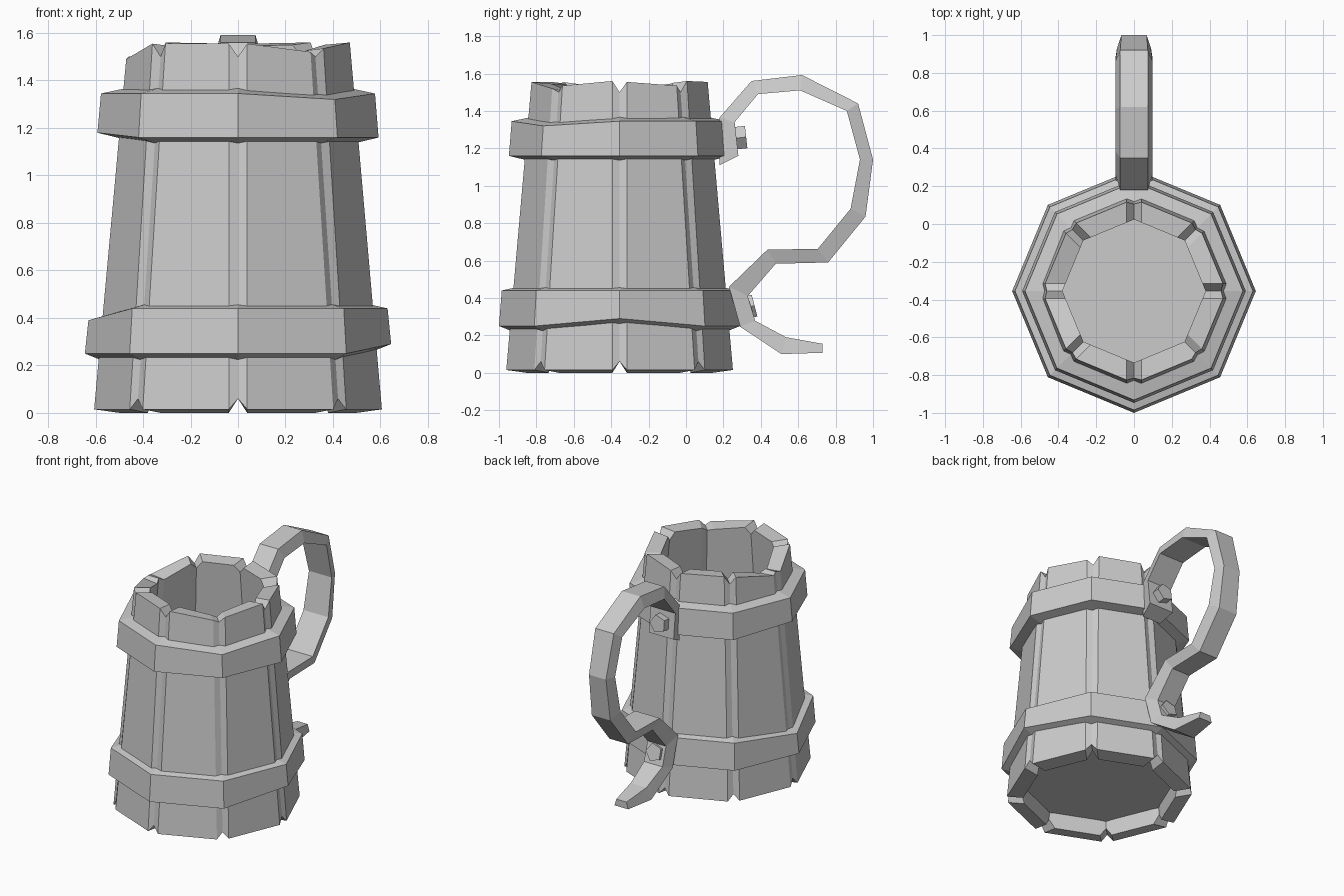
import bpy, bmesh, math
from mathutils import Vector

if "Cube" in bpy.data.objects:
    bpy.data.objects.remove(bpy.data.objects["Cube"])

CY = -0.355          # body axis in y
grey = bpy.data.materials.new("plain grey")
grey.diffuse_color = (0.6, 0.6, 0.6, 1)
grey.use_nodes = True
grey.node_tree.nodes["Principled BSDF"].inputs["Base Color"].default_value = grey.diffuse_color


def finish(bm, name):
    bmesh.ops.recalc_face_normals(bm, faces=bm.faces)
    me = bpy.data.meshes.new(name)
    bm.to_mesh(me)
    bm.free()
    me.materials.append(grey)
    ob = bpy.data.objects.new(name, me)
    bpy.context.collection.objects.link(ob)
    return ob


def loft(name, sections, closed):
    """Skin a list of equal point loops; cap the ends when open."""
    bm = bmesh.new()
    rows = [[bm.verts.new(p) for p in s] for s in sections]
    n, m = len(rows), len(rows[0])
    for i in range(n if closed else n - 1):
        a, b = rows[i], rows[(i + 1) % n]
        for j in range(m):
            k = (j + 1) % m
            bm.faces.new((a[j], a[k], b[k], b[j]))
    if not closed:
        bm.faces.new(rows[0])
        bm.faces.new(rows[-1])
    return finish(bm, name)


def corner(k, r):
    """Octagon corner k (0 = right, counter-clockwise) at radius r."""
    a = math.radians(45 * k)
    return Vector((r * math.cos(a), CY + r * math.sin(a), 0))


def at(p, z):
    return (p.x, p.y, z)


# Staved wall: eight planks with V grooves and uneven tops
R0, R1, THICK, GAP, DEPTH = 0.622, 0.487, 0.108, 0.042, 0.026
tops = [(1.555, 1.535), (1.56, 1.555), (1.555, 1.56), (1.55, 1.49),
        (1.49, 1.555), (1.555, 1.555), (1.555, 1.52), (1.535, 1.56)]
cols = []


def edge_point(k, r, towards):
    p, q = corner(k, r), corner(k + towards, r)
    return p + (q - p).normalized() * GAP


for k in range(8):
    cols.append([at(corner(k, R0 - DEPTH), 0.06), at(corner(k, R1 - DEPTH), 1.50),
                 at(corner(k, R1 - THICK), 1.50), at(corner(k, R0 - THICK), 0.06)])
    for c, d, zt in ((k, 1, tops[k][0]), (k + 1, -1, tops[k][1])):
        cols.append([at(edge_point(c, R0, d), 0.015), at(edge_point(c, R1, d), zt),
                     at(edge_point(c, R1 - THICK, d), zt - 0.01),
                     at(edge_point(c, R0 - THICK, d), 0.0)])
loft("staves", cols, True)

# Recessed floor
loft("floor", [[at(corner(k, 0.53), z) for k in range(8)] for z in (0.11, 0.15)], False)


# Hoops: slightly uneven from corner to corner
def hoop(name, prof, low, high):
    secs = []
    for k in range(8):
        secs.append([at(corner(k, r), z + (low[k] if i in (0, 3) else high[k]))
                     for i, (r, z) in enumerate(prof)])
    loft(name, secs, True)


hoop("lower_hoop", [(0.645, 0.25), (0.63, 0.44), (0.54, 0.46), (0.545, 0.21)],
     [0.04, 0, 0, 0, 0, 0, 0, 0], [0, 0, 0, 0, -0.05, 0, 0, 0])
hoop("upper_hoop", [(0.592, 1.16), (0.577, 1.345), (0.46, 1.37), (0.47, 1.13)],
     [0, 0, 0, 0, 0.02, 0, 0, 0], [0, 0, 0, 0, 0, 0, 0, -0.025])

# Handle: outer (y, z), inner (y, z) and a width factor along the strap
strap = [
    ((0.18, 1.11), (0.28, 1.16), 1), ((0.18, 1.365), (0.26, 1.34), 1),
    ((0.35, 1.56), (0.385, 1.49), 1), ((0.62, 1.592), (0.61, 1.51), 1),
    ((0.92, 1.44), (0.86, 1.40), 1), ((1.0, 1.14), (0.93, 1.14), 0.92),
    ((0.96, 0.835), (0.88, 0.877), 1), ((0.76, 0.59), (0.705, 0.663), 1),
    ((0.48, 0.583), (0.435, 0.658), 1), ((0.33, 0.41), (0.23, 0.46), 1),
    ((0.37, 0.278), (0.29, 0.246), 1), ((0.535, 0.19), (0.51, 0.10), 0.85),
    ((0.73, 0.155), (0.73, 0.107), 0.55)]
loft("handle", [[(-0.073 * w, *o), (0.073 * w, *o), (0.098 * w, *i), (-0.098 * w, *i)]
                for o, i, w in strap], False)


# Five-sided rivets holding the handle
def rivet(name, y, z, ny, nz):
    n = Vector((0, ny, nz)).normalized()
    side, up = Vector((1, 0, 0)), Vector((0, -n.z, n.y))
    secs = []
    for d in (-0.05, 0.05):
        ring = []
        for k in range(5):
            a = math.radians(72 * k)
            ring.append(Vector((0, y, z)) + n * d + (side * math.cos(a) + up * math.sin(a)) * 0.063)
        secs.append(ring)
    loft(name, secs, False)


rivet("upper_rivet", 0.272, 1.255, 0.99, 0.11)
rivet("lower_rivet", 0.318, 0.347, 0.957, 0.25)
